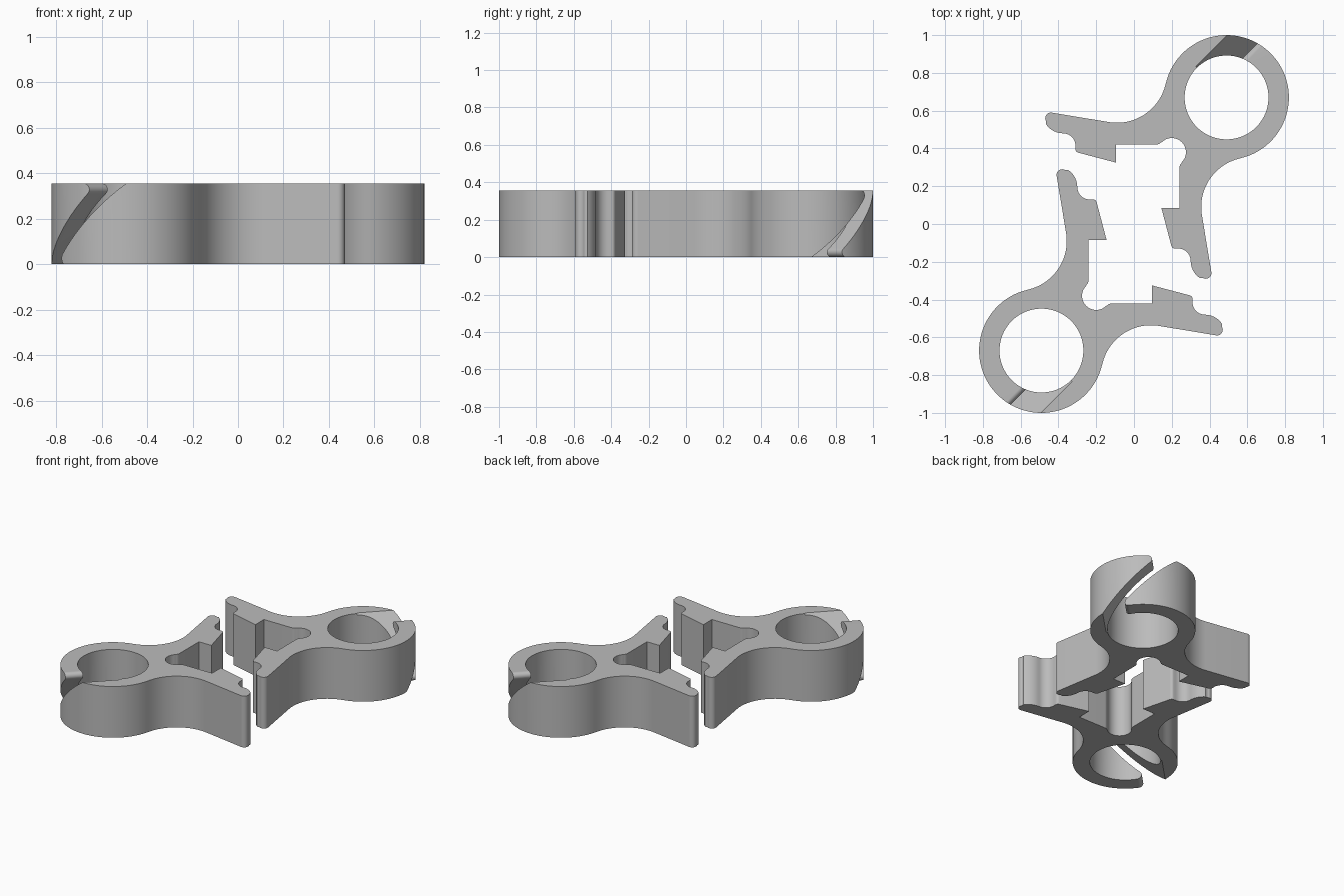
import bpy, bmesh, math

if "Cube" in bpy.data.objects:
    bpy.data.objects.remove(bpy.data.objects["Cube"])

H = 0.355                    # thickness
RC = (0.49, 0.67)            # ring centre
R_OUT, R_IN = 0.33, 0.222
SHIFT = RC[1] - RC[0]        # clip is mirrored across the line y = x + SHIFT

grey = bpy.data.materials.new("plain grey")
grey.diffuse_color = (0.5, 0.5, 0.5, 1)
grey.use_nodes = True
grey.node_tree.nodes["Principled BSDF"].inputs["Base Color"].default_value = grey.diffuse_color


def arc(cx, cy, r, a0, a1, n):
    return [(cx + r * math.cos(math.radians(a0 + (a1 - a0) * i / n)),
             cy + r * math.sin(math.radians(a0 + (a1 - a0) * i / n))) for i in range(n + 1)]


def prism(name, points, offset):
    """Closed polygon of 3D points swept along an offset vector."""
    bm = bmesh.new()
    face = bm.faces.new([bm.verts.new(p) for p in points])
    new = bmesh.ops.extrude_face_region(bm, geom=[face])["geom"]
    bmesh.ops.translate(bm, vec=offset, verts=[g for g in new if isinstance(g, bmesh.types.BMVert)])
    bmesh.ops.recalc_face_normals(bm, faces=bm.faces)
    mesh = bpy.data.meshes.new(name)
    bm.to_mesh(mesh)
    bm.free()
    mesh.materials.append(grey)
    obj = bpy.data.objects.new(name, mesh)
    bpy.context.collection.objects.link(obj)
    return obj


def cut(target, cutter):
    bpy.context.view_layer.objects.active = target
    mod = target.modifiers.new("cut", "BOOLEAN")
    mod.operation, mod.solver, mod.object = "DIFFERENCE", "EXACT", cutter
    bpy.ops.object.modifier_apply(modifier=mod.name)
    bpy.data.objects.remove(cutter)


# Half outline: ring, neck fillet, arm, rounded tip, hook, inner corner relief
half = (arc(*RC, R_OUT, 45, 167.4, 36)
        + arc(-0.09, 0.80, 0.264, -12.6, -100, 24)[1:]
        + arc(-0.44, 0.56, 0.03, 80, 215, 12)
        + arc(-0.375, 0.59, 0.11, 215, 270, 8)
        + arc(-0.375, 0.415, 0.065, 90, 0, 10)[1:]
        + arc(-0.29, 0.397, 0.02, 180, 255, 6)
        + [(-0.095, 0.325), (-0.095, 0.42)]
        + arc(0.115, 0.46, 0.04, -90, -45, 6)
        + arc(0.2, 0.38, 0.075, 135, 45, 12))
mirrored = [(y - SHIFT, x + SHIFT) for x, y in reversed(half[1:-1])]
clip = prism("upper_clip", [(x, y, 0) for x, y in half + mirrored], (0, 0, H))

# Round bore through the ring
bore = [(x, y, -0.1) for x, y in arc(*RC, R_IN, 0, 360, 96)[:-1]]
cut(clip, prism("bore_cutter", bore, (0, 0, H + 0.2)))

# Slanted slot with rounded noses, drawn in (tangent, height) coordinates
EDGE, R = 0.232, 0.026
corner = H - EDGE                       # where the 45 degree wall would meet the top
flat = corner - R / math.tan(math.radians(22.5))
side = ([(-EDGE - 0.1, -0.1)]
        + arc(flat, H - R, R, -45, 90, 14)
        + [(flat, H + 0.1)])
side = side + [(-s, H - z) for s, z in side]   # half-turn copy gives the other wall
q = math.sqrt(0.5)
slot = [(RC[0] - s * q, RC[1] + s * q, z) for s, z in side]
cut(clip, prism("slot_cutter", slot, (0.5 * q, 0.5 * q, 0)))

# Smooth shading, then the opposite clip as a half-turn copy
bpy.ops.object.select_all(action="DESELECT")
clip.select_set(True)
bpy.context.view_layer.objects.active = clip
bpy.ops.object.shade_smooth_by_angle(angle=math.radians(25))
lower = clip.copy()
lower.data = clip.data.copy()
lower.name = "lower_clip"
lower.rotation_euler.z = math.pi
bpy.context.collection.objects.link(lower)
